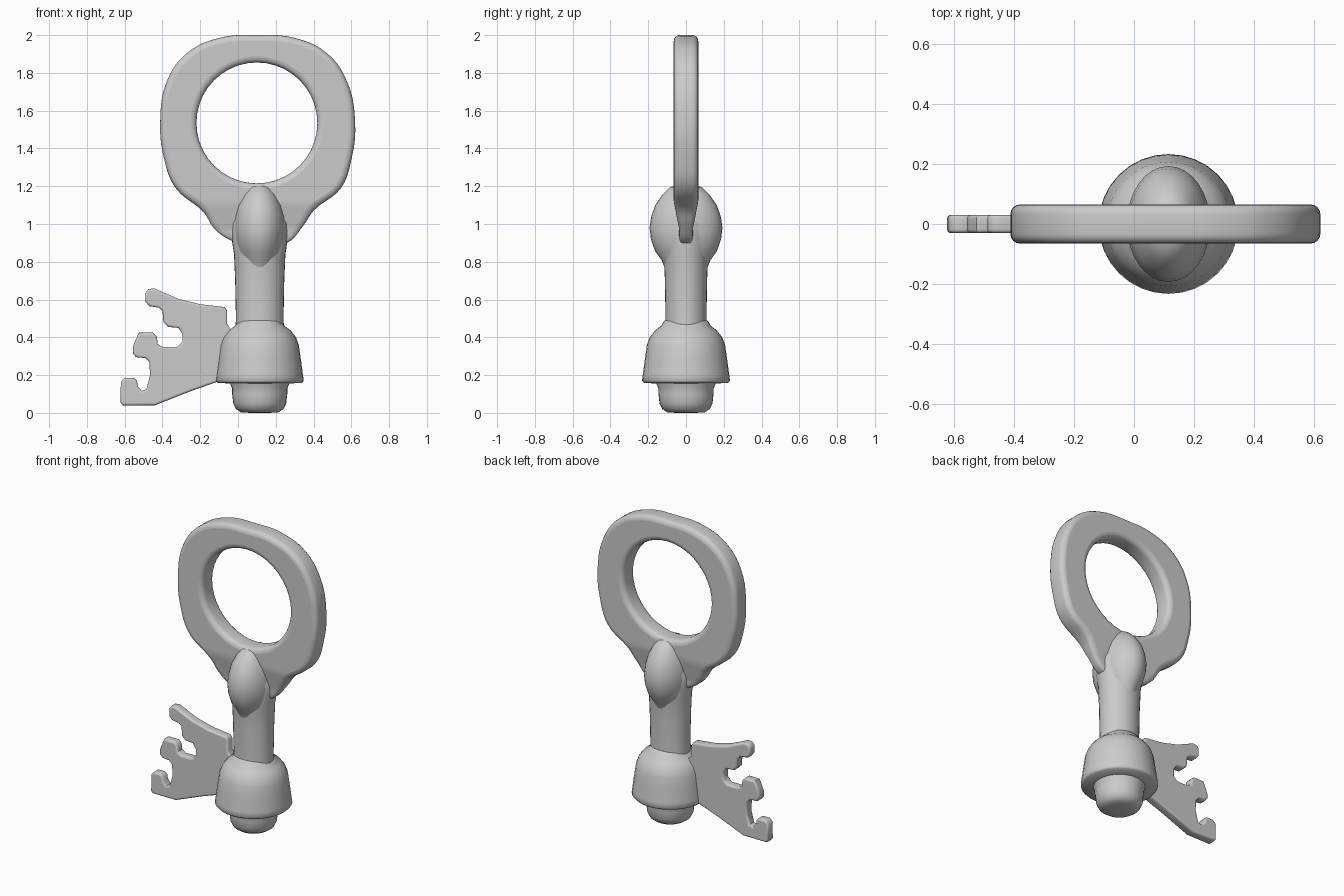
import bpy, math

if "Cube" in bpy.data.objects:
    bpy.data.objects.remove(bpy.data.objects["Cube"])

CX = 0.115  # shaft axis


def finish(obj, name, angle=50):
    obj.name = name
    bpy.ops.object.select_all(action='DESELECT')
    obj.select_set(True)
    bpy.context.view_layer.objects.active = obj
    if obj.type == 'CURVE':
        bpy.ops.object.convert(target='MESH')
        obj = bpy.context.view_layer.objects.active
    bpy.ops.object.shade_smooth_by_angle(angle=math.radians(angle))
    return obj


def lathe(name, profile, sx=1.0, sy=1.0, n=32):
    """Revolve (radius, z) pairs, listed bottom to top, around the shaft axis."""
    verts, faces = [], []
    for r, z in profile:
        for i in range(n):
            a = 2 * math.pi * i / n
            verts.append((CX + r * sx * math.cos(a), r * sy * math.sin(a), z))
    for k in range(len(profile) - 1):
        for i in range(n):
            j = (i + 1) % n
            faces.append((k * n + i, k * n + j, (k + 1) * n + j, (k + 1) * n + i))
    faces.append(tuple(reversed(range(n))))
    top = (len(profile) - 1) * n
    faces.append(tuple(range(top, top + n)))
    me = bpy.data.meshes.new(name)
    me.from_pydata(verts, [], faces)
    obj = bpy.data.objects.new(name, me)
    bpy.context.collection.objects.link(obj)
    return finish(obj, name)


def plate(name, outlines, half, bevel):
    """Rounded-edge plate in the XZ plane; outlines are (points, smooth)."""
    cu = bpy.data.curves.new(name, 'CURVE')
    cu.dimensions = '2D'
    cu.fill_mode = 'BOTH'
    cu.extrude = half - bevel
    cu.bevel_depth = bevel
    cu.bevel_resolution = 3
    cu.offset = -bevel
    cu.resolution_u = 5
    for pts, smooth in outlines:
        sp = cu.splines.new('BEZIER' if smooth else 'POLY')
        points = sp.bezier_points if smooth else sp.points
        points.add(len(pts) - 1)
        for p, (x, z) in zip(points, pts):
            if smooth:
                p.co = (x, z, 0)
                p.handle_left_type = p.handle_right_type = 'AUTO'
            else:
                p.co = (x, z, 0, 1)
        sp.use_cyclic_u = True
    obj = bpy.data.objects.new(name, cu)
    obj.rotation_euler.x = math.pi / 2
    bpy.context.collection.objects.link(obj)
    return finish(obj, name)


# Bow: squarish ring with a round hole and small shoulders at the bottom
outer = [(0.10, 2.0), (0.30, 1.985), (0.47, 1.905), (0.575, 1.76), (0.62, 1.54),
         (0.60, 1.34), (0.545, 1.19), (0.40, 1.07), (0.345, 0.99), (0.26, 0.90),
         (0.115, 0.88), (-0.03, 0.91), (-0.125, 0.975), (-0.18, 1.06),
         (-0.33, 1.19), (-0.39, 1.34), (-0.412, 1.54), (-0.375, 1.76),
         (-0.27, 1.905), (-0.10, 1.985)]
hole = [(0.1 + 0.32 * math.cos(a), 1.535 + 0.32 * math.sin(a))
        for a in (2 * math.pi * i / 40 for i in range(40))]
bow = plate("bow_ring", [(outer, True), (hole, False)], 0.065, 0.032)
# thin the shoulders below the ring (local y is height, local z is depth)
for v in bow.data.vertices:
    if v.co.y < 1.12:
        v.co.z *= max(0.55, 1 - (1.12 - v.co.y) * 3)

# Swelling where the shaft grips the bow
lathe("neck_knob", [(0.11, 0.76), (0.13, 0.81), (0.163, 0.855), (0.186, 0.92),
                    (0.193, 0.98), (0.184, 1.04), (0.163, 1.1), (0.125, 1.155),
                    (0.085, 1.195), (0.03, 1.21)], sx=0.72)

# Shaft, collar and tip
lathe("shaft", [(0.13, 0.42), (0.126, 0.5), (0.13, 0.7), (0.136, 0.84),
                (0.15, 0.93), (0.15, 1.0), (0.12, 1.07), (0.05, 1.11)], sy=0.86)
lathe("collar", [(0.12, 0.155), (0.222, 0.158), (0.233, 0.17), (0.229, 0.2),
                 (0.217, 0.29), (0.207, 0.36), (0.192, 0.4), (0.165, 0.435),
                 (0.13, 0.462), (0.118, 0.485), (0.09, 0.5)])
lathe("tip", [(0.05, 0.0), (0.1, 0.003), (0.125, 0.02), (0.14, 0.05),
              (0.146, 0.1), (0.146, 0.13), (0.155, 0.15), (0.16, 0.18)])

# Toothed bit
bit = [(0.1, 0.22), (-0.08, 0.175), (-0.25, 0.115), (-0.44, 0.04), (-0.61, 0.04),
       (-0.623, 0.055), (-0.62, 0.165), (-0.60, 0.185), (-0.55, 0.185),
       (-0.535, 0.17), (-0.53, 0.14), (-0.51, 0.117), (-0.485, 0.125),
       (-0.465, 0.2), (-0.47, 0.27), (-0.49, 0.29), (-0.54, 0.295),
       (-0.557, 0.315), (-0.557, 0.35), (-0.545, 0.38), (-0.525, 0.425),
       (-0.45, 0.425), (-0.43, 0.405), (-0.425, 0.365), (-0.40, 0.35),
       (-0.32, 0.35), (-0.295, 0.375), (-0.295, 0.42), (-0.315, 0.45),
       (-0.37, 0.455), (-0.395, 0.48), (-0.40, 0.54), (-0.42, 0.557),
       (-0.47, 0.565), (-0.49, 0.59), (-0.49, 0.635), (-0.475, 0.655),
       (-0.445, 0.66), (-0.32, 0.605), (-0.2, 0.575), (-0.07, 0.56),
       (-0.057, 0.54), (-0.057, 0.47), (-0.04, 0.445), (-0.015, 0.45),
       (0.1, 0.46)]
plate("key_bit", [(bit, False)], 0.03, 0.012)
